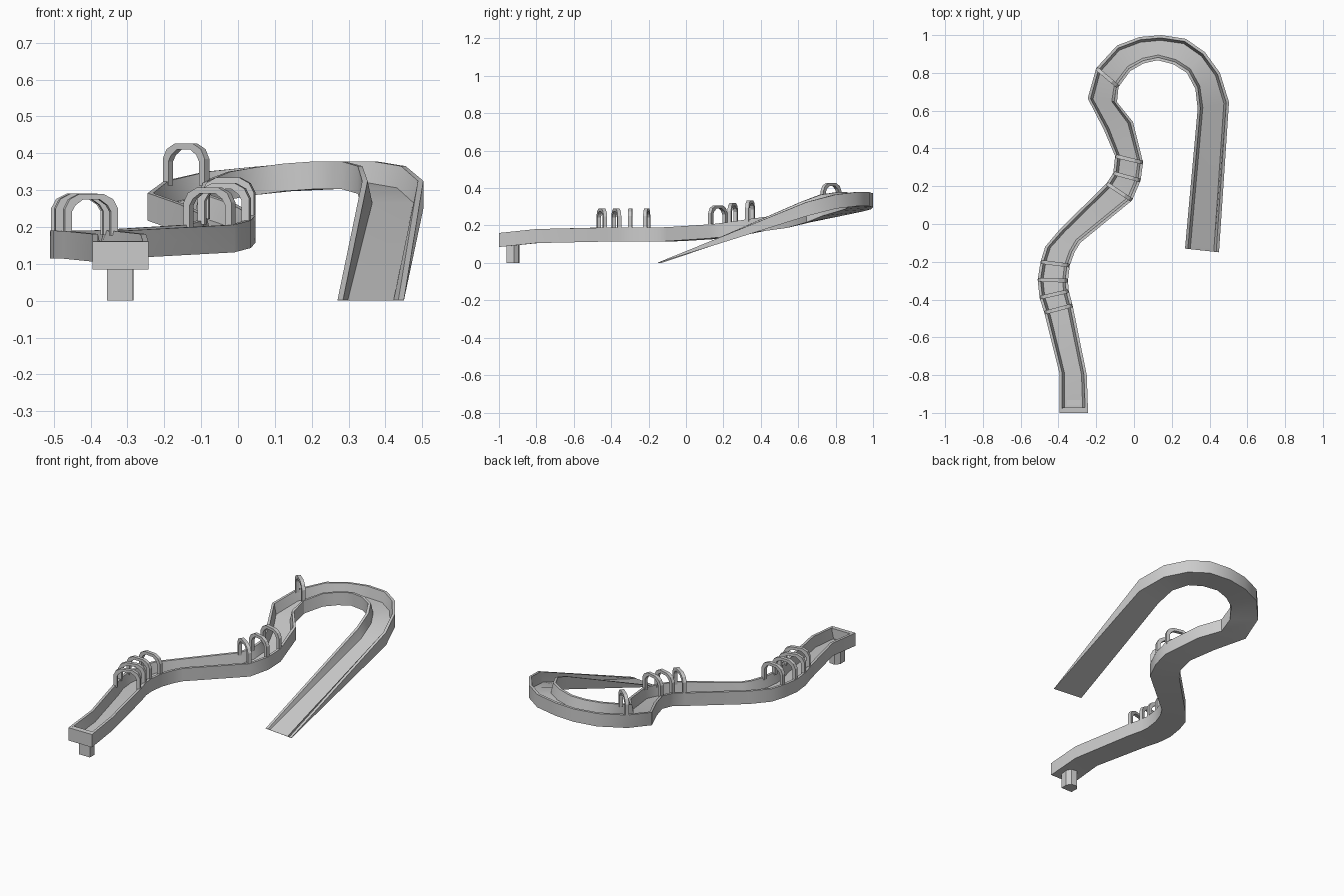
import bpy, bmesh, math
from mathutils import Vector

if "Cube" in bpy.data.objects:
    bpy.data.objects.remove(bpy.data.objects["Cube"])

WALL_H, FLOOR_T = 0.075, 0.016

# Track stations: left edge x, y, right edge x, y, underside z
STATIONS = [
    (-.395, -1.0, -.243, -1.0, .085), (-.395, -.79, -.25, -.80, .106),
    (-.475, -.47, -.325, -.43, .114), (-.50, -.39, -.345, -.355, .115),
    (-.51, -.295, -.35, -.30, .115), (-.495, -.20, -.34, -.22, .115),
    (-.47, -.12, -.315, -.15, .115), (-.39, -.025, -.285, -.10, .116),
    (-.145, .215, -.01, .125, .131), (-.11, .27, .035, .23, .143),
    (-.10, .36, .048, .325, .158), (-.16, .50, -.005, .54, .187),
    (-.245, .665, -.09, .645, .217), (-.20, .825, -.082, .725, .25),
    (-.09, .945, -.02, .81, .275), (.03, .99, .05, .85, .287),
    (.145, 1.0, .125, .867, .297), (.275, .98, .21, .845, .303),
    (.375, .91, .28, .80, .303), (.455, .80, .325, .715, .29),
    (.503, .645, .337, .61, .25), (.45, -.15, .27, -.13, 0.0),
]


def make_object(name, verts, faces):
    mesh = bpy.data.meshes.new(name)
    mesh.from_pydata(verts, [], faces)
    bm = bmesh.new()
    bm.from_mesh(mesh)
    bmesh.ops.recalc_face_normals(bm, faces=bm.faces)
    bm.to_mesh(mesh)
    bm.free()
    obj = bpy.data.objects.new(name, mesh)
    bpy.context.collection.objects.link(obj)
    return obj


def prism(name, ring_a, ring_b):
    n = len(ring_a)
    faces = [(i, (i + 1) % n, n + (i + 1) % n, n + i) for i in range(n)]
    faces += [tuple(range(n)), tuple(range(n, 2 * n))]
    return make_object(name, ring_a + ring_b, faces)


def edges(station):
    lx, ly, rx, ry, z = station
    return Vector((lx, ly, z)), Vector((rx, ry, z))


# Channel: U section lofted along the stations, tapering flat at the ramp foot
verts, faces = [], []
for k, st in enumerate(STATIONS):
    left, right = edges(st)
    d = (right - left).normalized()
    last = k == len(STATIONS) - 1
    h, t = (.002, .001) if last else (WALL_H, FLOOR_T)
    up, fl = Vector((0, 0, h)), Vector((0, 0, t))
    verts += [left, left + up, left + d * .015 + up, left + d * .028 + fl,
              right - d * .028 + fl, right - d * .015 + up, right + up, right]
for k in range(len(STATIONS) - 1):
    a, b = k * 8, k * 8 + 8
    faces += [(a + i, a + (i + 1) % 8, b + (i + 1) % 8, b + i) for i in range(8)]
e = (len(STATIONS) - 1) * 8
for s in (0, e):
    faces += [(s, s + 1, s + 2, s + 3), (s + 4, s + 5, s + 6, s + 7), (s, s + 3, s + 4, s + 7)]
channel = make_object("channel", verts, faces)

# End wall closing the low start of the channel
prism("end_wall",
      [Vector((x, -1.0, z)) for x, z in ((-.39, .088), (-.248, .088), (-.248, .16), (-.39, .16))],
      [Vector((x, -.972, z)) for x, z in ((-.39, .09), (-.248, .09), (-.248, .162), (-.39, .162))])

# Support post: flat front, faceted round back
foot = [(-.355, -.96), (-.285, -.96), (-.283, -.92), (-.30, -.895), (-.335, -.89), (-.356, -.915)]
prism("support_post", [Vector((x, y, 0)) for x, y in foot], [Vector((x, y, .108)) for x, y in foot])


# Hoops: faceted arches standing on the channel walls
def hoop(name, station):
    left, right = edges(station)
    span = right - left
    w = span.length - .006
    d = span.normalized()
    along = Vector((-d.y, d.x, 0)) * .01
    mid = (left + right) / 2 + Vector((0, 0, WALL_H))
    half = [(.5, -.012), (.5, .06), (.41, .086), (.22, .101)]
    outer = [(-u * w, z) for u, z in half] + [(u * w, z) for u, z in reversed(half)]
    inner = [(x * (1 - .04 / w), z if z < 0 else z - (.007 if z < .07 else .016)) for x, z in outer]
    rings = []
    for s in (-1, 1):
        for prof in (outer, inner):
            rings.append([mid + d * x + Vector((0, 0, z)) + along * s for x, z in prof])
    v = sum(rings, [])
    f = []
    for i in range(7):
        j = i + 1
        f += [(i, j, 8 + j, 8 + i), (16 + i, 16 + j, 24 + j, 24 + i),
              (i, j, 16 + j, 16 + i), (8 + i, 8 + j, 24 + j, 24 + i)]
    f += [(i, 8 + i, 24 + i, 16 + i) for i in (0, 7)]
    make_object(name, v, f)


for n, idx in enumerate((2, 3, 4, 5, 8, 9, 10, 13), 1):
    hoop(f"hoop_{n}", STATIONS[idx])

# Soft shading along the channel, sharp at its rims
bpy.context.view_layer.objects.active = channel
channel.select_set(True)
bpy.ops.object.shade_smooth_by_angle(angle=math.radians(30))
